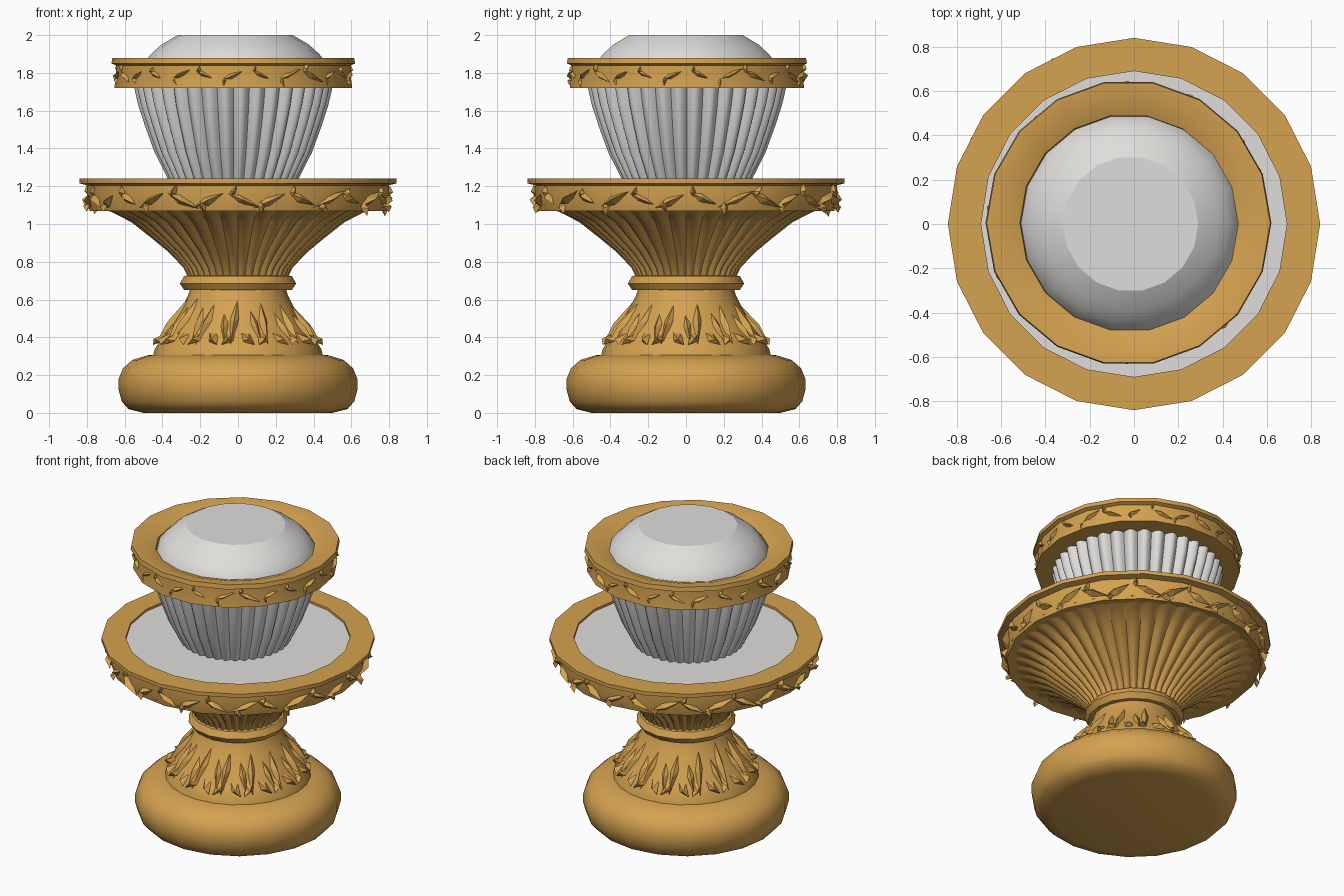
import bpy, bmesh, random
from math import sin, cos, pi, tau
from mathutils import Vector

random.seed(4)
cube = bpy.data.objects.get("Cube")
if cube:
    bpy.data.objects.remove(cube, do_unlink=True)


def material(name, rgb):
    m = bpy.data.materials.new(name)
    m.use_nodes = True
    m.diffuse_color = (*rgb, 1)
    m.node_tree.nodes["Principled BSDF"].inputs["Base Color"].default_value = (*rgb, 1)
    return m


gold = material("warm gold", (0.66, 0.36, 0.08))
white = material("marble white", (0.74, 0.73, 0.71))


def finish(name, bm, mat, angle, offset=(0, 0)):
    me = bpy.data.meshes.new(name)
    bm.to_mesh(me)
    bm.free()
    ob = bpy.data.objects.new(name, me)
    ob.location = (*offset, 0)
    me.materials.append(mat)
    bpy.context.collection.objects.link(ob)
    bpy.ops.object.select_all(action='DESELECT')
    ob.select_set(True)
    bpy.context.view_layer.objects.active = ob
    if angle:
        bpy.ops.object.shade_smooth_by_angle(angle=angle)
    return ob


def lathe(name, profile, mat, sides=20, flutes=0, depth=0.0, ring=False,
          caps=False, angle=0.6, offset=(0, 0)):
    """Turn a profile of (radius, height) about z, with optional convex flutes."""
    bm = bmesh.new()
    count = flutes * 6 if flutes else sides
    rows = []
    for r, z in profile:
        row = []
        for i in range(count):
            a = tau * i / count
            rr = r
            if flutes:
                rr += depth * r * (abs(sin(a * flutes / 2)) - 0.7)
            row.append(bm.verts.new((rr * cos(a), rr * sin(a), z)))
        rows.append(row)
    pairs = list(zip(rows, rows[1:]))
    if ring:
        pairs.append((rows[-1], rows[0]))
    for low, high in pairs:
        for i in range(count):
            k = (i + 1) % count
            bm.faces.new((low[i], low[k], high[k], high[i]))
    if caps:
        bm.faces.new(rows[0][::-1])
        bm.faces.new(rows[-1])
    return finish(name, bm, mat, angle, offset)


def radius_at(profile, z):
    for (r0, z0), (r1, z1) in zip(profile, profile[1:]):
        if z <= z1:
            return r0 + (r1 - r0) * max(0, (z - z0) / (z1 - z0))
    return profile[-1][0]


def add_leaf(bm, profile, a, z, length, width, tilt, lift):
    """Faceted leaf lying on a turned surface, pointing along tilt."""
    def place(u, v, out):
        du = u * cos(tilt) - v * sin(tilt)
        dz = u * sin(tilt) + v * cos(tilt)
        r = radius_at(profile, z + dz)
        b = a + du / r
        r += out
        return bm.verts.new((r * cos(b), r * sin(b), z + dz))

    rim = [place(0, 0, -0.01), place(length * 0.45, -width, -0.01),
           place(length, 0, lift * 0.5), place(length * 0.4, width, -0.01)]
    crest = place(length * 0.55, 0, lift)
    for i in range(4):
        bm.faces.new((rim[i], rim[(i + 1) % 4], crest))


def scroll_band(name, radius, low, high, count, lift, offset=(0, 0)):
    """Running band of crossed leaves around a rim."""
    bm = bmesh.new()
    profile = [(radius, low - 0.1), (radius, high + 0.1)]
    mid, tall = (low + high) / 2, high - low
    for i in range(count):
        a = tau * i / count
        way = 1 if i % 2 else -1
        j = random.uniform(0.75, 1.1)
        add_leaf(bm, profile, a, mid - way * tall * 0.32, tall * 1.5 * j,
                 tall * 0.2, way * 0.42, lift * j)
        add_leaf(bm, profile, a + 0.05, mid, tall * 0.62 * j, tall * 0.16,
                 -way * random.uniform(0.9, 1.7), lift * 0.8)
    return finish(name, bm, gold, 0, offset)


# Cushion base
lathe("cushion_base",
      [(0.50, 0.0), (0.58, 0.02), (0.615, 0.06), (0.632, 0.12), (0.632, 0.18),
       (0.61, 0.235), (0.56, 0.28), (0.48, 0.305), (0.40, 0.31)],
      gold, sides=20, caps=True, angle=0.9)

# Flared pedestal with hanging leaves
stem = [(0.45, 0.30), (0.44, 0.34), (0.40, 0.40), (0.345, 0.48),
        (0.295, 0.56), (0.265, 0.62), (0.25, 0.67)]
lathe("pedestal", stem, gold, sides=24, caps=True)
bm = bmesh.new()
for i in range(14):
    a = tau * (i + 0.5) / 14
    top = random.uniform(0.58, 0.64)
    add_leaf(bm, stem, a, top, top - 0.36, 0.028, -pi / 2 - 0.15, 0.035)
    add_leaf(bm, stem, a + 0.2, top - 0.05, top - 0.42, 0.025, -pi / 2 + 0.2, 0.03)
    for way in (-1, 1):
        add_leaf(bm, stem, a + way * 0.03, 0.43, 0.10, 0.03,
                 -pi / 2 + way * 0.8, 0.045)
finish("pedestal_leaves", bm, gold, 0)

# Waist collar
lathe("waist_collar",
      [(0.24, 0.65), (0.285, 0.65), (0.308, 0.685), (0.285, 0.725), (0.24, 0.73)],
      gold, sides=16, caps=True, angle=0.4)

# Fluted lower bowl, its rim and its basin
lathe("lower_bowl",
      [(0.26, 0.72), (0.285, 0.77), (0.36, 0.85), (0.455, 0.93), (0.555, 1.01),
       (0.66, 1.065), (0.77, 1.09)],
      gold, flutes=40, depth=0.07, angle=0.8)
lathe("lower_rim",
      [(0.70, 1.085), (0.785, 1.07), (0.80, 1.13), (0.80, 1.205), (0.84, 1.215),
       (0.84, 1.24), (0.69, 1.24), (0.69, 1.19)],
      gold, sides=20, ring=True, angle=0.5)
scroll_band("lower_rim_scrolls", 0.79, 1.06, 1.20, 30, 0.04)
lathe("basin",
      [(0.70, 1.225), (0.64, 1.165), (0.54, 1.115), (0.40, 1.085), (0.15, 1.07)],
      white, sides=32, caps=True, angle=0.9)

# Fluted urn, slightly off the axis
shift = (-0.025, 0.005)
lathe("fluted_urn",
      [(0.25, 1.07), (0.30, 1.16), (0.345, 1.25), (0.41, 1.38), (0.46, 1.52),
       (0.495, 1.63), (0.52, 1.74)],
      white, flutes=36, depth=0.07, angle=0.8, offset=shift)

# Upper rim with its scrolls
lathe("upper_rim",
      [(0.47, 1.72), (0.63, 1.72), (0.622, 1.78), (0.622, 1.84), (0.645, 1.85),
       (0.64, 1.88), (0.57, 1.875), (0.49, 1.845)],
      gold, sides=18, ring=True, angle=0.4, offset=shift)
scroll_band("upper_rim_scrolls", 0.612, 1.735, 1.84, 26, 0.03, shift)

# Flat-topped dome of water
lathe("dome",
      [(0.50, 1.80), (0.485, 1.85), (0.445, 1.90), (0.39, 1.95), (0.305, 2.0)],
      white, sides=18, caps=True, angle=0.45, offset=(-0.015, 0))
